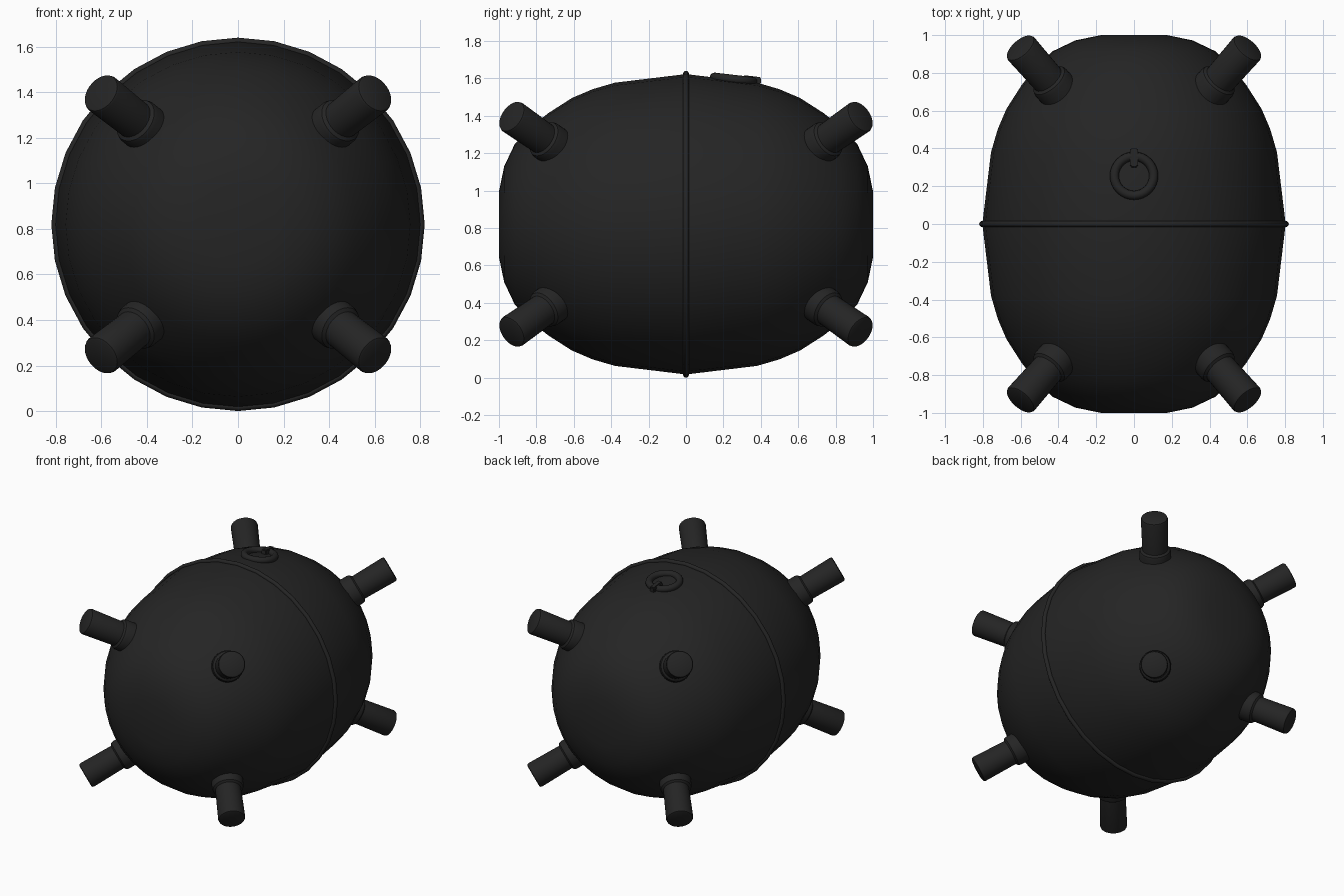
import bpy, bmesh, math
from mathutils import Vector, Matrix

if "Cube" in bpy.data.objects:
    bpy.data.objects.remove(bpy.data.objects["Cube"])

CZ = 0.82          # height of the body axis
SEGS = 32

black = bpy.data.materials.new("matte black")
black.diffuse_color = (0.018, 0.018, 0.018, 1)
black.use_nodes = True
black.node_tree.nodes["Principled BSDF"].inputs["Base Color"].default_value = black.diffuse_color


def finish(name, bm, matrix):
    bmesh.ops.recalc_face_normals(bm, faces=bm.faces)
    me = bpy.data.meshes.new(name)
    bm.to_mesh(me)
    bm.free()
    me.transform(matrix)
    me.materials.append(black)
    ob = bpy.data.objects.new(name, me)
    bpy.context.collection.objects.link(ob)
    bpy.ops.object.select_all(action='DESELECT')
    ob.select_set(True)
    bpy.context.view_layer.objects.active = ob
    bpy.ops.object.shade_smooth_by_angle(angle=math.radians(35))
    return ob


def lathe(name, profile, origin, axis, closed=False):
    """Revolve (radius, height) points about an axis through origin."""
    bm = bmesh.new()
    verts = [bm.verts.new((r, 0, h)) for r, h in profile]
    pairs = list(zip(verts, verts[1:] + verts[:1]))
    edges = [bm.edges.new(p) for p in (pairs if closed else pairs[:-1])]
    bmesh.ops.spin(bm, geom=verts + edges, cent=(0, 0, 0), axis=(0, 0, 1),
                   angle=math.tau, steps=SEGS, use_duplicate=False)
    bmesh.ops.remove_doubles(bm, verts=bm.verts, dist=1e-4)
    rot = Vector(axis).to_track_quat('Z', 'Y').to_matrix().to_4x4()
    return finish(name, bm, Matrix.Translation(origin) @ rot)


def tube(major, minor, n=12):
    return [(major + minor * math.cos(math.tau * i / n),
             minor * math.sin(math.tau * i / n)) for i in range(n)]


# Body: rounded barrel lying along y
half = [(0.757, 0.38), (0.722, 0.5), (0.675, 0.61), (0.595, 0.735), (0.52, 0.83),
        (0.43, 0.915), (0.31, 0.972), (0.175, 1.0), (0, 1.0)]
profile = [(r, -h) for r, h in reversed(half)] + [(0.803, 0)] + half
lathe("body", profile, (0, 0, CZ), (0, 1, 0))

# Seam band around the middle
lathe("seam_band", tube(0.804, 0.016), (0, 0, CZ), (0, 1, 0), closed=True)

# Eight stubby pegs with collars, mirrored to every corner
peg = [(0, -0.42), (0.084, -0.42), (0.092, -0.014), (0.088, -0.004), (0.08, 0), (0, 0)]
collar = [(0, -0.42), (0.108, -0.42), (0.108, -0.28), (0.102, -0.262),
          (0.085, -0.25), (0, -0.25)]
for sx, xn in ((-1, "left"), (1, "right")):
    for sy, yn in ((-1, "front"), (1, "back")):
        for sz, zn in ((-1, "lower"), (1, "upper")):
            tip = (0.604 * sx, 0.935 * sy, CZ + 0.578 * sz)
            axis = (0.585 * sx, 0.665 * sy, 0.465 * sz)
            label = f"{zn}_{yn}_{xn}"
            lathe("peg_" + label, peg, tip, axis)
            lathe("collar_" + label, collar, tip, axis)

# Ring and short bar on top, tilted with the surface
normal = Vector((0, 0.115, 1)).normalized()
centre = Vector((0, 0.255, CZ + 0.775))
lathe("top_ring", tube(0.104, 0.024), centre, normal, closed=True)

bm = bmesh.new()
bmesh.ops.create_cube(bm, size=1, matrix=Matrix.Diagonal((0.04, 0.1, 0.05, 1)))
bmesh.ops.bevel(bm, geom=bm.edges[:], offset=0.006, segments=2, affect='EDGES')
tilt = Matrix.Rotation(-math.atan(0.115), 4, 'X')
finish("top_bar", bm, Matrix.Translation(centre) @ tilt @ Matrix.Translation((0, 0.096, 0.003)))
